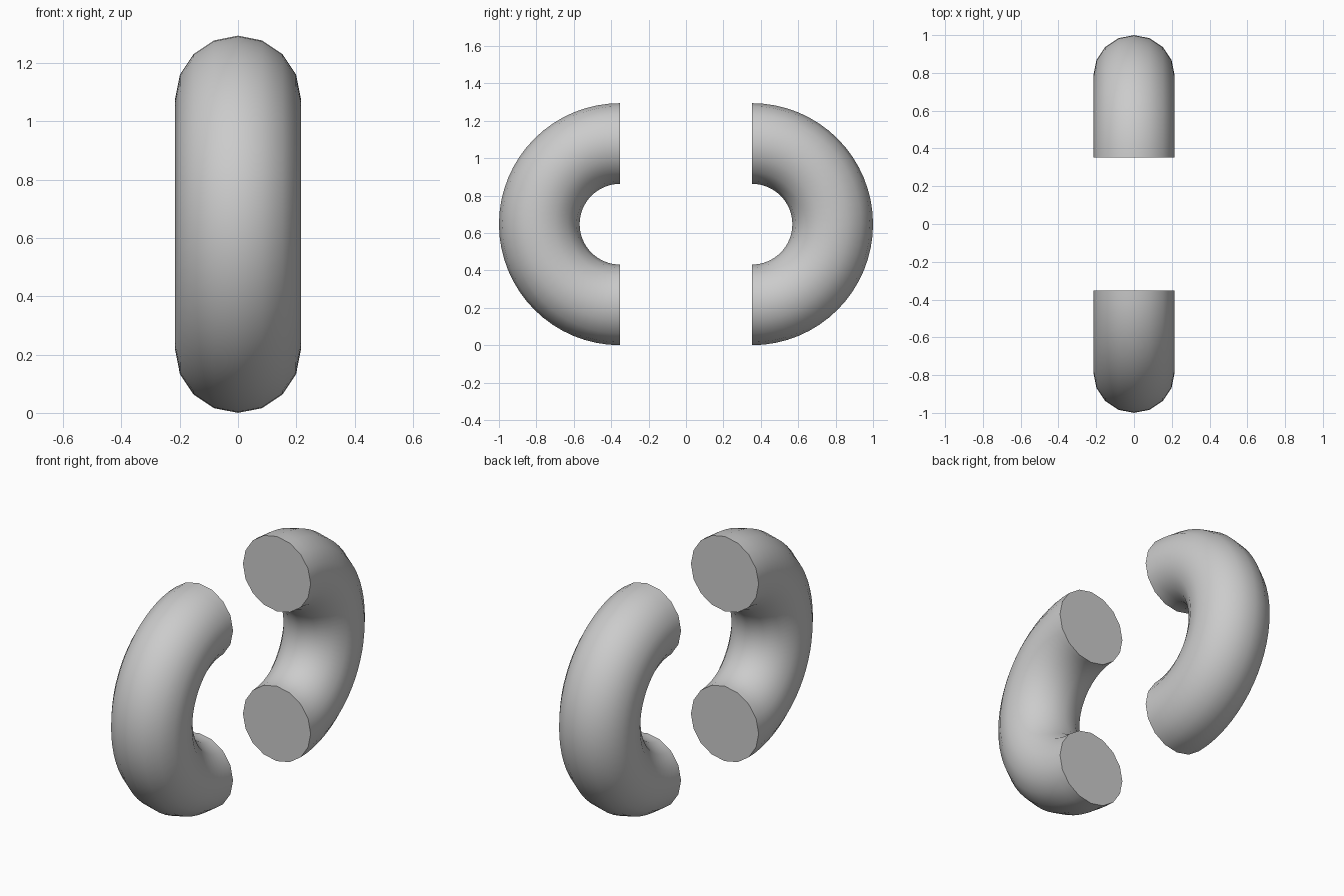
import bpy, bmesh, math
from mathutils import Vector, Matrix

if "Cube" in bpy.data.objects:
    bpy.data.objects.remove(bpy.data.objects["Cube"])

R, r = 0.4313, 0.2157     # bend radius and tube radius
CUT, CZ = 0.353, 0.647    # y of the flat ends, height of the bend centre
SIDES, STEPS = 16, 32


def half_ring(name, side):
    """Half torus bulging towards side * y, capped with flat discs."""
    bm = bmesh.new()
    # tube cross-section at the bottom end
    circle = bmesh.ops.create_circle(bm, cap_ends=True, segments=SIDES, radius=r)
    bmesh.ops.rotate(bm, verts=bm.verts, cent=(0, 0, 0),
                     matrix=Matrix.Rotation(math.pi / 2, 3, 'X'))
    bmesh.ops.translate(bm, verts=bm.verts, vec=(0, side * CUT, CZ - R))
    # sweep it half a turn; keep the start face as the lower cap
    start = bm.faces[:]
    bmesh.ops.spin(bm, geom=start + bm.edges[:] + bm.verts[:],
                   cent=(0, side * CUT, CZ), axis=(1, 0, 0),
                   angle=side * math.pi, steps=STEPS, use_duplicate=False)
    # make sure both ends are closed
    bmesh.ops.remove_doubles(bm, verts=bm.verts, dist=1e-5)
    bmesh.ops.holes_fill(bm, edges=[e for e in bm.edges if e.is_boundary], sides=0)
    bmesh.ops.recalc_face_normals(bm, faces=bm.faces)
    mesh = bpy.data.meshes.new(name)
    bm.to_mesh(mesh)
    bm.free()
    obj = bpy.data.objects.new(name, mesh)
    bpy.context.collection.objects.link(obj)
    # smooth tube, crisp cap rims
    bpy.ops.object.select_all(action='DESELECT')
    obj.select_set(True)
    bpy.context.view_layer.objects.active = obj
    bpy.ops.object.shade_smooth_by_angle(angle=math.radians(30))


half_ring("front_half_ring", -1)
half_ring("back_half_ring", 1)
